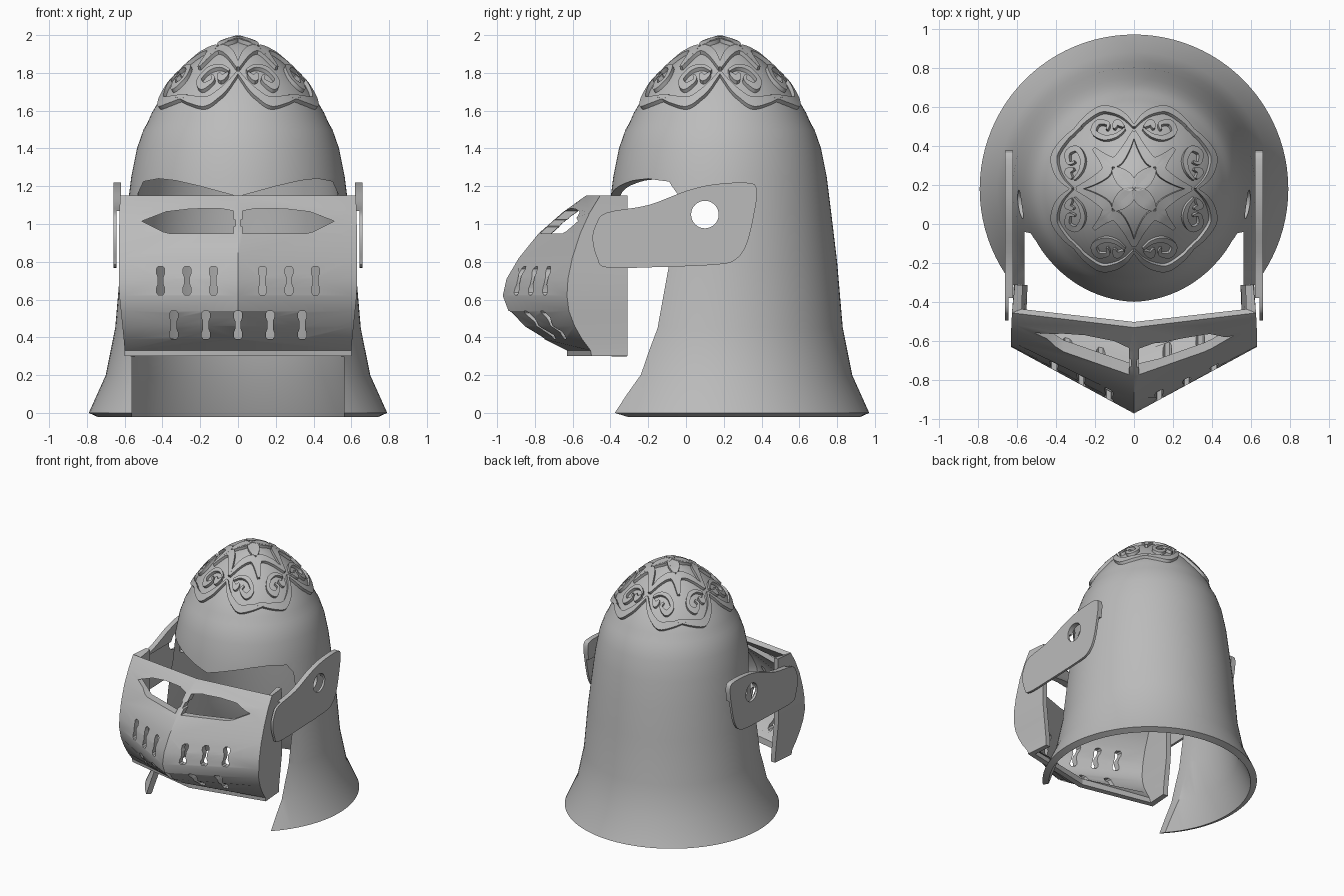
import bpy, bmesh, math
from mathutils import Vector, Matrix

cube = bpy.data.objects.get("Cube")
if cube:
    bpy.data.objects.remove(cube, do_unlink=True)

steel = bpy.data.materials.new("grey steel")
steel.use_nodes = True
steel.diffuse_color = (0.5, 0.5, 0.5, 1)
steel.node_tree.nodes["Principled BSDF"].inputs["Base Color"].default_value = (0.5, 0.5, 0.5, 1)

AXIS_Y = 0.18  # the bowl is set back from the visor


def finish(name, bm):
    bmesh.ops.recalc_face_normals(bm, faces=bm.faces)
    mesh = bpy.data.meshes.new(name)
    bm.to_mesh(mesh)
    bm.free()
    mesh.materials.append(steel)
    obj = bpy.data.objects.new(name, mesh)
    bpy.context.collection.objects.link(obj)
    return obj


def activate(obj):
    bpy.ops.object.select_all(action='DESELECT')
    obj.select_set(True)
    bpy.context.view_layer.objects.active = obj


def apply_modifier(obj, kind, **settings):
    mod = obj.modifiers.new(kind.lower(), kind)
    for key, value in settings.items():
        setattr(mod, key, value)
    activate(obj)
    bpy.ops.object.modifier_apply(modifier=mod.name)


def cut(obj, cutter):
    apply_modifier(obj, 'BOOLEAN', operation='DIFFERENCE', solver='EXACT', object=cutter)


def smooth(obj, degrees=30):
    activate(obj)
    bpy.ops.object.shade_smooth_by_angle(angle=math.radians(degrees))


def add_prism(bm, outline, axis, lo, hi):
    """Extrude a 2D outline (x,z along y, or y,z along x)."""
    def place(a, b, d):
        return (a, d, b) if axis == 'y' else (d, a, b)
    ends = [[bm.verts.new(place(a, b, d)) for a, b in outline] for d in (lo, hi)]
    bm.faces.new(ends[0])
    bm.faces.new(ends[1][::-1])
    n = len(outline)
    for i in range(n):
        j = (i + 1) % n
        bm.faces.new((ends[0][i], ends[0][j], ends[1][j], ends[1][i]))


def prisms(name, outlines, axis, lo, hi):
    bm = bmesh.new()
    for outline in outlines:
        add_prism(bm, outline, axis, lo, hi)
    return finish(name, bm)


def circle(cx, cz, r, n=32):
    return [(cx + r * math.cos(math.tau * i / n), cz + r * math.sin(math.tau * i / n)) for i in range(n)]


def curve_points(pts, steps=6, closed=False):
    """Catmull-Rom interpolation through 2D points."""
    n, out = len(pts), []
    for i in range(n if closed else n - 1):
        ids = [(i + k) % n if closed else min(max(i + k, 0), n - 1) for k in (-1, 0, 1, 2)]
        a, b, c, d = (Vector(pts[k]) for k in ids)
        for s in range(steps):
            t = s / steps
            out.append(0.5 * (2 * b + (c - a) * t + (2 * a - 5 * b + 4 * c - d) * t * t
                              + (3 * b - a - 3 * c + d) * t ** 3))
    return out if closed else out + [Vector(pts[-1])]


# Bowl: lathed bell with a low dome
skirt = [(.79, 0), (.70, .2), (.65, .45), (.62, .8), (.59, 1.05), (.565, 1.25), (.535, 1.4), (.50, 1.5), (.482, 1.53)]
dome = [(.455, 1.59), (.42, 1.65), (.36, 1.735), (.29, 1.81), (.2, 1.89), (.11, 1.945), (0, 1.98)]
bm = bmesh.new()
verts = [bm.verts.new((r, AXIS_Y, z)) for r, z in skirt + dome]
edges = [bm.edges.new(pair) for pair in zip(verts, verts[1:])]
bmesh.ops.spin(bm, geom=verts + edges, cent=(0, AXIS_Y, 0), axis=(0, 0, 1), angle=math.tau,
               steps=96, use_merge=True)
bmesh.ops.remove_doubles(bm, verts=bm.verts, dist=0.0005)
bowl = finish("helmet_bowl", bm)
apply_modifier(bowl, 'SOLIDIFY', thickness=0.05, offset=-1)

# Face opening with two brow arches
half = [(.56, -.1), (.56, .95), (.53, 1.16), (.5, 1.225), (.42, 1.24), (.33, 1.23), (.2, 1.2)]
opening = half + [(0, 1.145)] + [(-x, z) for x, z in half[::-1]]
cutters = [prisms("face_cutter", [opening], 'y', -1.5, AXIS_Y),
           prisms("pivot_cutter", [circle(.1, 1.05, .073)], 'x', -1, 1)]
for cutter in cutters:
    cut(bowl, cutter)
smooth(bowl)

# Visor: pointed shell, each row is height, ridge y, corner y, corner x
rows = [(1.15, -.53, -.455, .625), (1.06, -.655, -.51, .627), (.95, -.78, -.56, .63), (.82, -.885, -.602, .63),
        (.71, -.95, -.625, .63), (.62, -.97, -.63, .628), (.54, -.94, -.62, .62), (.46, -.86, -.59, .612),
        (.39, -.75, -.55, .605), (.33, -.63, -.505, .60), (.30, -.63, -.50, .60)]
bm = bmesh.new()
grid = []
for z, ridge, corner, x in rows:
    line = [(x - .015, -.31), (x, corner), (0, ridge), (-x, corner), (-x + .015, -.31)]
    grid.append([bm.verts.new((a, b, z)) for a, b in line])
for upper, lower in zip(grid, grid[1:]):
    for i in range(4):
        bm.faces.new((upper[i], upper[i + 1], lower[i + 1], lower[i]))
visor = finish("visor", bm)
front = min(visor.data.polygons, key=lambda p: p.center.y)
apply_modifier(visor, 'SOLIDIFY', thickness=0.04, offset=-1 if front.normal.y < 0 else 1, use_even_offset=True)


# Eye slits and breathing slots
def slot(x, z, h=.075):
    side = [(.022, h - .012), (.022, h - .035), (.014, h - .055)]
    right = [(.012, h)] + side + [(a, -b) for a, b in side[::-1]] + [(.012, -h)]
    return [(x + a, z + b) for a, b in right] + [(x - a, z + b) for a, b in right[::-1]]


eye = [(.51, 1.015), (.40, .96), (.36, .95), (.025, .95), (.025, .985), (.012, .99), (.012, 1.02),
       (.025, 1.025), (.025, 1.07), (.1, 1.083), (.25, 1.08), (.38, 1.065)]
slits = [[(s * x, z) for x, z in eye] for s in (1, -1)]
slits += [slot(s * x, .70) for x in (.13, .27, .41) for s in (1, -1)]
slits += [slot(.17 * i, .465) for i in range(-2, 3)]
cutters.append(prisms("slit_cutter", slits, 'y', -1.3, -.33))
cut(visor, cutters[-1])
smooth(visor, 22)

# Visor arms: thin plates, thicker along the upper edge, with a pivot hole
arm = [(-.495, .92), (-.475, 1.0), (-.42, 1.06), (-.2, 1.1), (0, 1.175), (.15, 1.21), (.33, 1.218), (.375, 1.18),
       (.36, 1.05), (.32, .89), (.26, .81), (.16, .785), (-.15, .772), (-.42, .77), (-.47, .82)]
arm = curve_points(arm, 4, closed=True)
for side, name in ((1, "left"), (-1, "right")):
    plate = prisms(name + "_visor_arm", [arm], 'x', side * .62, side * .66)
    relief = prisms(name + "_relief_cutter", [[(-1, .5), (1, .5), (1, 1.07), (-1, 1.07)]], 'x',
                    side * .5, side * .642)
    cut(plate, relief)
    cut(plate, cutters[1])
    cutters.append(relief)
    smooth(plate)


# Dome ornament: raised ribbons that follow the dome
def on_dome(x, y, lift):
    r = min(math.hypot(x, y), dome[0][0])
    for (r1, z1), (r0, z0) in zip(dome, dome[1:]):
        if r >= r0:
            z = z0 + (z1 - z0) * (r - r0) / (r1 - r0)
            break
    tilt = Vector((x * 1.9, y * 1.9, 1)).normalized()
    return Vector((x, y, z)) + tilt * lift


def ribbon(bm, pts, width, turn, mirror, tip=.35):
    path = [Vector((mirror * u, -v)) for u, v in curve_points(pts)]
    path = [Matrix.Rotation(turn, 2) @ p for p in path]
    last, prev = len(path) - 1, None
    for i, p in enumerate(path):
        along = (path[min(i + 1, last)] - path[max(i - 1, 0)]).normalized()
        w = width / 2 * (tip + (1 - tip) * math.sin(math.pi * i / last))
        across = Vector((-along.y, along.x)) * w
        ring = [bm.verts.new(on_dome(*q, lift) + Vector((0, AXIS_Y, 0)))
                for q, lift in ((p + across, .022), (p - across, .022), (p - across, -.02), (p + across, -.02))]
        if prev:
            for k in range(4):
                m = (k + 1) % 4
                bm.faces.new((prev[k], prev[m], ring[m], ring[k]))
        if i in (0, last):
            bm.faces.new(ring)
        prev = ring


motifs = {
    "bracket_ornament": ([(0, .31), (.045, .36), (.1, .39), (.17, .395), (.25, .34), (.315, .265)], .032),
    "scroll_ornament": ([(.045, .3), (.09, .265), (.15, .255), (.2, .285), (.18, .33), (.13, .325), (.135, .295)], .028),
    "leaf_ornament": ([(.05, .31), (.085, .33), (.1, .3)], .03),
    "star_ornament": ([(0, .285), (.04, .2), (.09, .135), (.14, .15), (.2, .2)], .05),
    "crown_ornament": ([(0, 0), (.05, .04), (.1, .1)], .07),
}
for name, (pts, width) in motifs.items():
    bm = bmesh.new()
    for quarter in range(4):
        for mirror in (1, -1):
            ribbon(bm, pts, width, quarter * math.pi / 2, mirror)
    smooth(finish(name, bm), 35)

# Helper shapes are no longer needed once the cuts are applied
for cutter in cutters:
    bpy.data.objects.remove(cutter, do_unlink=True)
